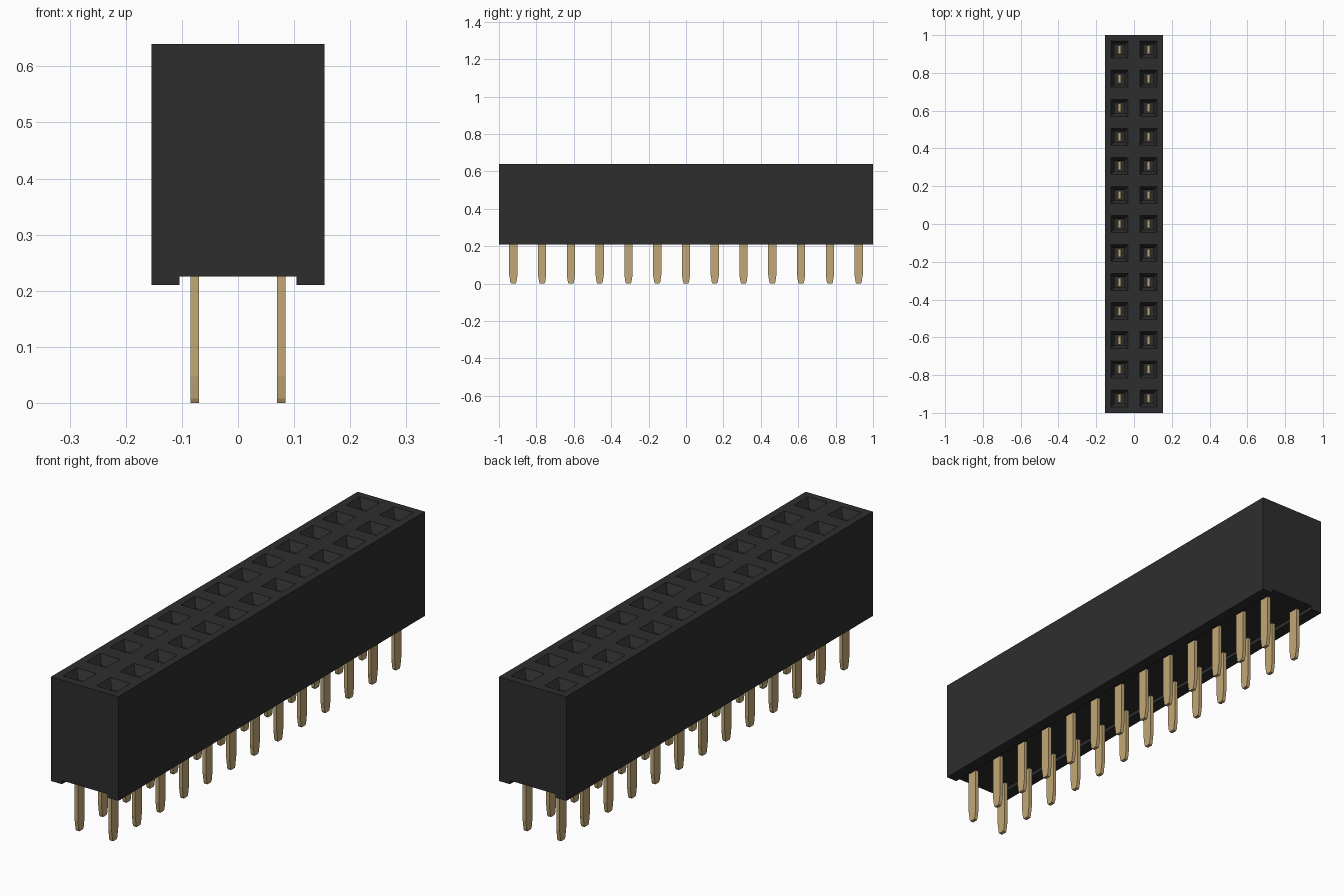
import bpy, bmesh

cube = bpy.data.objects.get("Cube")
if cube:
    bpy.data.objects.remove(cube, do_unlink=True)

PITCH, ROWS = 2 / 13, 13
TOP, BASE, CHANNEL = 0.64, 0.21, 0.225


def material(name, color):
    m = bpy.data.materials.new(name)
    m.use_nodes = True
    m.diffuse_color = (*color, 1)
    bsdf = m.node_tree.nodes["Principled BSDF"]
    bsdf.inputs["Base Color"].default_value = (*color, 1)
    bsdf.inputs["Roughness"].default_value = 0.6
    return m


def make_object(name, bm, mat):
    mesh = bpy.data.meshes.new(name)
    bm.to_mesh(mesh)
    bm.free()
    mesh.materials.append(mat)
    obj = bpy.data.objects.new(name, mesh)
    bpy.context.collection.objects.link(obj)
    return obj


def extrude_profile(bm, points, vec):
    """Closed prism from a planar outline."""
    face = bm.faces.new([bm.verts.new(p) for p in points])
    res = bmesh.ops.extrude_face_region(bm, geom=[face], use_keep_orig=True)
    verts = [g for g in res["geom"] if isinstance(g, bmesh.types.BMVert)]
    bmesh.ops.translate(bm, verts=verts, vec=vec)
    bmesh.ops.recalc_face_normals(bm, faces=bm.faces)


black = material("black plastic", (0.027, 0.027, 0.027))
gold = material("gold plating", (0.54, 0.39, 0.18))

# Housing: outline with a shallow channel underneath, top left open for the sockets
bm = bmesh.new()
w, c = PITCH, 0.104
outline = [(-w, BASE), (-c, BASE), (-c, CHANNEL), (c, CHANNEL),
           (c, BASE), (w, BASE), (w, TOP), (-w, TOP)]
extrude_profile(bm, [(x, -1, z) for x, z in outline], (0, 2, 0))
lid = [f for f in bm.faces if f.normal.z > 0.9]
bmesh.ops.delete(bm, geom=lid, context='FACES_ONLY')

# Socket cells: rim, funnel, shaft and floor
rings = [(PITCH / 2, TOP), (0.045, TOP), (0.027, TOP - 0.035), (0.027, 0.30)]
centres = [(sx * PITCH / 2, (i - ROWS // 2) * PITCH)
           for sx in (-1, 1) for i in range(ROWS)]
for cx, cy in centres:
    prev = None
    for r, z in rings:
        ring = [bm.verts.new((cx + a * r, cy + b * r, z))
                for a, b in ((-1, -1), (1, -1), (1, 1), (-1, 1))]
        if prev:
            for k in range(4):
                n = (k + 1) % 4
                bm.faces.new((prev[k], prev[n], ring[n], ring[k]))
        prev = ring
    bm.faces.new(prev)
bmesh.ops.remove_doubles(bm, verts=bm.verts, dist=1e-5)
make_object("housing", bm, black)

# Pins: flat blades with a tapered tip, reaching up into the sockets
half = [(0.012, 0.0), (0.016, 0.008), (0.022, 0.047), (0.022, 0.50)]
blade = half + [(-y, z) for y, z in reversed(half)]
bm = bmesh.new()
extrude_profile(bm, [(-0.0075, y, z) for y, z in blade], (0.015, 0, 0))
pin = make_object("pin", bm, gold)
for n, (cx, cy) in enumerate(centres):
    obj = pin if n == 0 else bpy.data.objects.new("pin", pin.data)
    if n:
        bpy.context.collection.objects.link(obj)
    obj.location = (cx, cy, 0)
